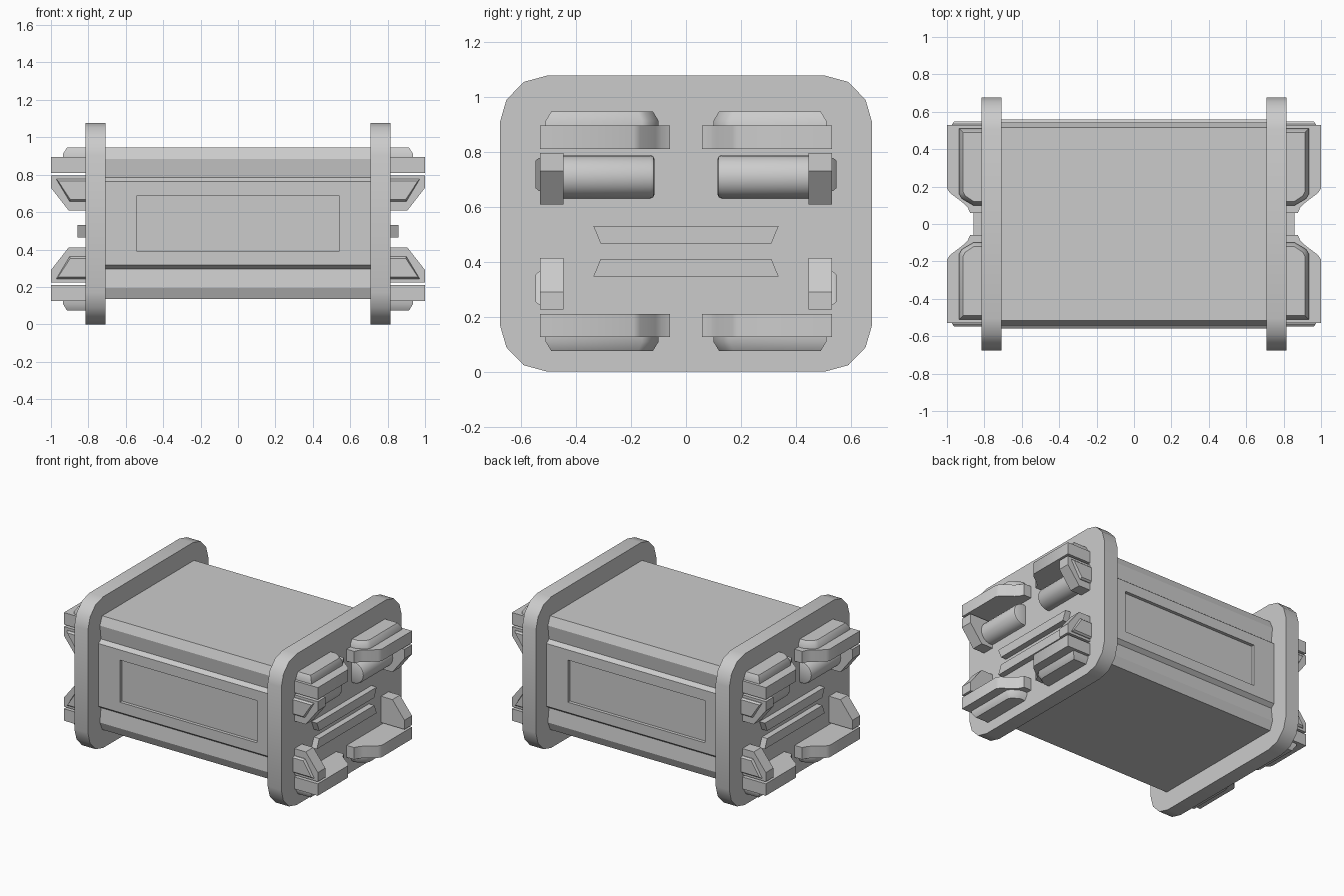
import bpy, bmesh, math

if "Cube" in bpy.data.objects:
    bpy.data.objects.remove(bpy.data.objects["Cube"])

MID = 0.51  # height of the plane the latches mirror across


def loft(name, rings, mirror=(False, False, False), oz=0.0, smooth=True):
    """Skin matching rings of 3D points, cap both ends, mirror about the origin at height oz."""
    bm = bmesh.new()
    loops = [[bm.verts.new((x, y, z - oz)) for x, y, z in r] for r in rings]
    n = len(loops[0])
    for a, b in zip(loops, loops[1:]):
        for i in range(n):
            j = (i + 1) % n
            bm.faces.new((a[i], a[j], b[j], b[i]))
    bm.faces.new(loops[0])
    bm.faces.new(loops[-1])
    bmesh.ops.recalc_face_normals(bm, faces=bm.faces)
    me = bpy.data.meshes.new(name)
    bm.to_mesh(me)
    bm.free()
    ob = bpy.data.objects.new(name, me)
    bpy.context.collection.objects.link(ob)
    ob.location.z = oz
    bpy.ops.object.select_all(action='DESELECT')
    ob.select_set(True)
    bpy.context.view_layer.objects.active = ob
    if smooth:
        bpy.ops.object.shade_smooth_by_angle(angle=math.radians(35))
    if any(mirror):
        m = ob.modifiers.new("Mirror", 'MIRROR')
        m.use_axis = mirror
        m.use_mirror_merge = False
    return ob


def along_x(pts, x): return [(x, a, b) for a, b in pts]
def along_y(pts, y): return [(a, y, b) for a, b in pts]
def along_z(pts, z): return [(a, b, z) for a, b in pts]


def shrink(pts, d):
    """Pull a profile in by d on every side of its bounding box."""
    us, vs = [p[0] for p in pts], [p[1] for p in pts]
    cu, cv = (min(us) + max(us)) / 2, (min(vs) + max(vs)) / 2
    hu, hv = max(us) - cu, max(vs) - cv
    return [(cu + (u - cu) * (1 - d / hu), cv + (v - cv) * (1 - d / hv)) for u, v in pts]


# Container body with chamfered corners and raised side panels
half = [(0.517, 0.945), (0.543, 0.885), (0.53, 0.785), (0.558, 0.763),
        (0.558, 0.317), (0.53, 0.295), (0.543, 0.195), (0.517, 0.135)]
profile = half + [(-y, z) for y, z in reversed(half)]
body = loft("container_body", [along_x(profile, -0.75), along_x(profile, 0.75)], smooth=False)

# Recessed rectangle in both side panels
panel = [(-0.54, 0.39), (0.54, 0.39), (0.54, 0.69), (-0.54, 0.69)]
for s in (-1, 1):
    cutter = loft("recess_cutter", [along_y(panel, s * 0.535), along_y(panel, s * 0.7)], smooth=False)
    cutter.hide_render = True
    mod = body.modifiers.new("Recess", 'BOOLEAN')
    mod.operation = 'DIFFERENCE'
    mod.solver = 'EXACT'
    mod.object = cutter
    bpy.context.view_layer.objects.active = body
    bpy.ops.object.modifier_apply(modifier=mod.name)
    bpy.data.objects.remove(cutter)

# End plates with rounded corners
corner = [(0.677, 0.367), (0.653, 0.45), (0.59, 0.515), (0.505, 0.538)]
plate = []
for sy, sz in ((1, 1), (-1, 1), (-1, -1), (1, -1)):
    pts = [(sy * y, 0.538 + sz * z) for y, z in corner]
    plate += pts if sy * sz > 0 else pts[::-1]
loft("end_plate", [along_x(plate, 0.708), along_x(plate, 0.815)], (True, False, False))

# Horizontal latch plates at each corner of both ends
X, XY, XYZ = (True, False, False), (True, True, False), (True, True, True)
latch = [(0.78, 0.53), (1.0, 0.53), (1.0, 0.19), (0.985, 0.167),
         (0.91, 0.11), (0.89, 0.09), (0.875, 0.058), (0.78, 0.058)]
loft("flat_latch", [along_z(latch, 0.81), along_z(latch, 0.895)], XYZ, MID)

# Raised bevelled pads on the latch plates
pad = [(0.75, 0.51), (0.935, 0.51), (0.935, 0.16), (0.92, 0.135),
       (0.86, 0.10), (0.75, 0.10)]
loft("latch_pad", [along_z(pad, 0.88), along_z(pad, 0.912), along_z(shrink(pad, 0.02), 0.945)],
     XYZ, MID)

# Upright latch plates with raised facing
upright = [(0.78, 0.795), (1.0, 0.795), (1.0, 0.73), (0.905, 0.608), (0.78, 0.608)]
loft("upright_latch", [along_y(upright, 0.445), along_y(upright, 0.53)], XYZ, MID)
facing = [(0.75, 0.777), (0.972, 0.777), (0.9, 0.657), (0.75, 0.657)]
loft("upright_facing", [along_y(facing, 0.52), along_y(facing, 0.535),
                        along_y(shrink(facing, 0.01), 0.547)], XYZ, MID)


# Rounded pins between the upper latches
def circle(r, y):
    return [(0.83 + r * math.cos(t), y, 0.708 + r * math.sin(t))
            for t in (2 * math.pi * i / 24 for i in range(24))]


loft("latch_pin", [circle(0.066, 0.115), circle(0.074, 0.119), circle(0.078, 0.13),
                   circle(0.078, 0.47)], XY)

# Pair of trapezoid bars on each end
bar = [(-0.337, 0.53), (0.337, 0.53), (0.31, 0.465), (-0.31, 0.465)]
for name, pts in (("upper_bar", bar), ("lower_bar", [(y, 0.875 - z) for y, z in bar])):
    loft(name, [along_x(pts, 0.78), along_x(pts, 0.857)], X, smooth=False)
